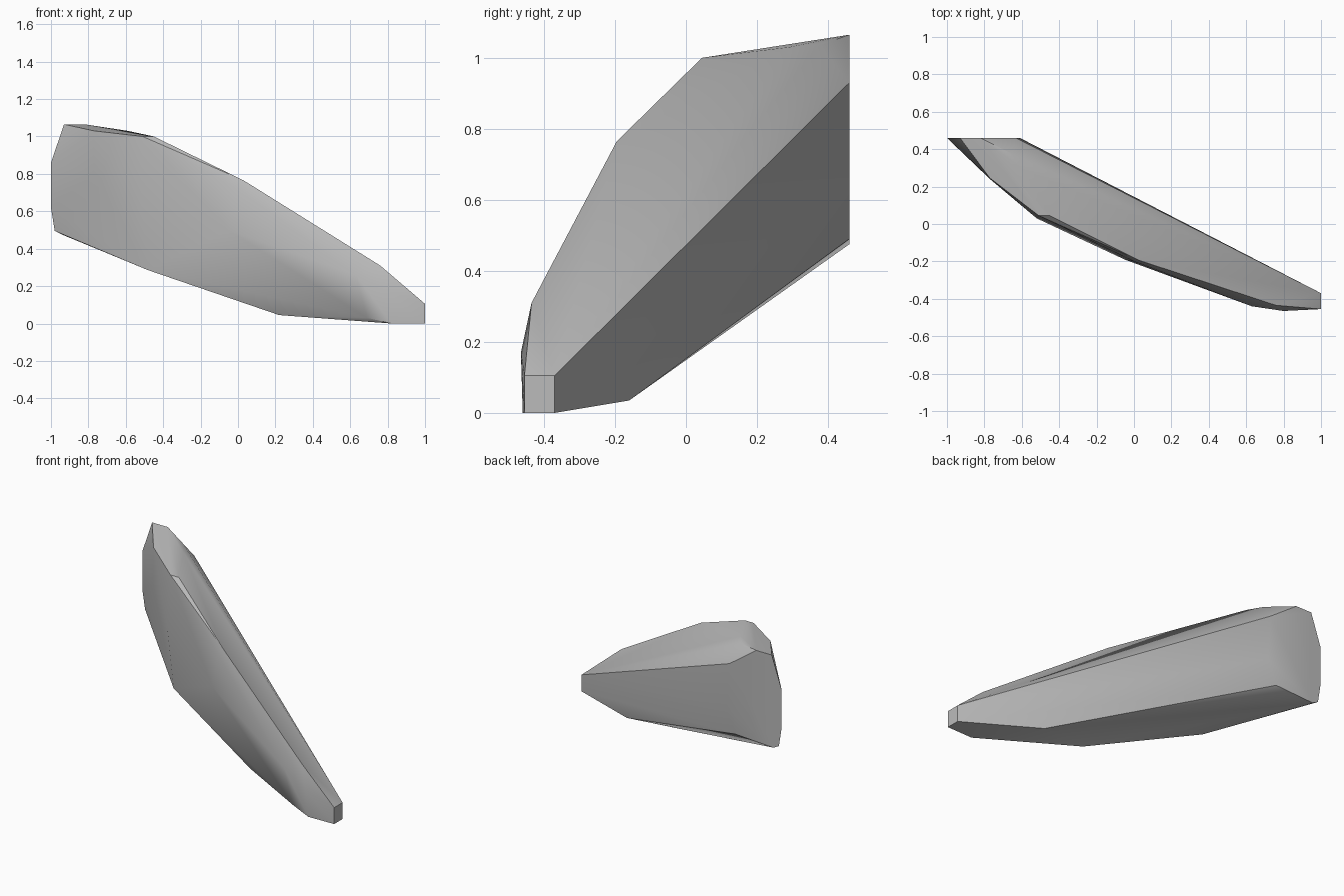
import bpy, bmesh, math

# Remove the default cube
old = bpy.data.objects.get("Cube")
if old:
    bpy.data.objects.remove(old, do_unlink=True)


def make_material(name, colour):
    mat = bpy.data.materials.new(name)
    mat.use_nodes = True
    mat.diffuse_color = colour
    mat.node_tree.nodes["Principled BSDF"].inputs["Base Color"].default_value = colour
    return mat


def make_hull(name, sections, material):
    """Wrap a convex skin around the cross-sections along a tapered body."""
    bm = bmesh.new()
    for section in sections.values():
        for point in section:
            bm.verts.new(point)
    result = bmesh.ops.convex_hull(bm, input=bm.verts[:])
    loose = {v for v in result["geom_interior"] + result["geom_unused"]
             if isinstance(v, bmesh.types.BMVert) and v.is_valid}
    bmesh.ops.delete(bm, geom=list(loose), context="VERTS")
    # Merge nearly flat triangles into clean facets
    bmesh.ops.dissolve_limit(bm, angle_limit=math.radians(1.5),
                             verts=bm.verts[:], edges=bm.edges[:])
    bmesh.ops.recalc_face_normals(bm, faces=bm.faces[:])
    mesh = bpy.data.meshes.new(name)
    bm.to_mesh(mesh)
    bm.free()
    mesh.materials.append(material)
    obj = bpy.data.objects.new(name, mesh)
    bpy.context.collection.objects.link(obj)
    return obj


# Cross-sections from the narrow tip to the broad flat end
sections = {
    "tip": [(1, -.37, 0), (1, -.37, .105), (1, -.455, .105), (1, -.455, 0)],
    "nose": [(.82, -.46, 0), (.8, -.465, .17), (.76, -.435, .31)],
    "chin": [(.53, -.16, .035), (.69, -.43, .03), (.63, -.44, .26)],
    "middle": [(.22, -.19, .045), (.03, -.195, .765), (0, -.2, .72),
               (-.05, -.19, .5)],
    "shoulder": [(-.48, .035, .285), (-.52, .03, .65), (-.51, .045, 1),
                 (-.45, .045, 1)],
    "crown": [(-.77, .24, .8), (-.77, .245, 1.03), (-.65, .375, 1.035),
              (-.59, .29, 1.03)],
    "end": [(-.82, .46, 1.065), (-.93, .46, 1.065), (-1, .46, .86),
            (-1, .46, .62), (-.98, .46, .495), (-.94, .46, .475),
            (-.67, .46, .49), (-.61, .46, .64), (-.63, .46, .93)],
}

grey = make_material("stone grey", (.5, .5, .5, 1))
body = make_hull("tapered_shard", sections, grey)

# Soft facets with crisp outer edges
bpy.ops.object.select_all(action="DESELECT")
body.select_set(True)
bpy.context.view_layer.objects.active = body
bpy.ops.object.shade_smooth_by_angle(angle=math.radians(30))
